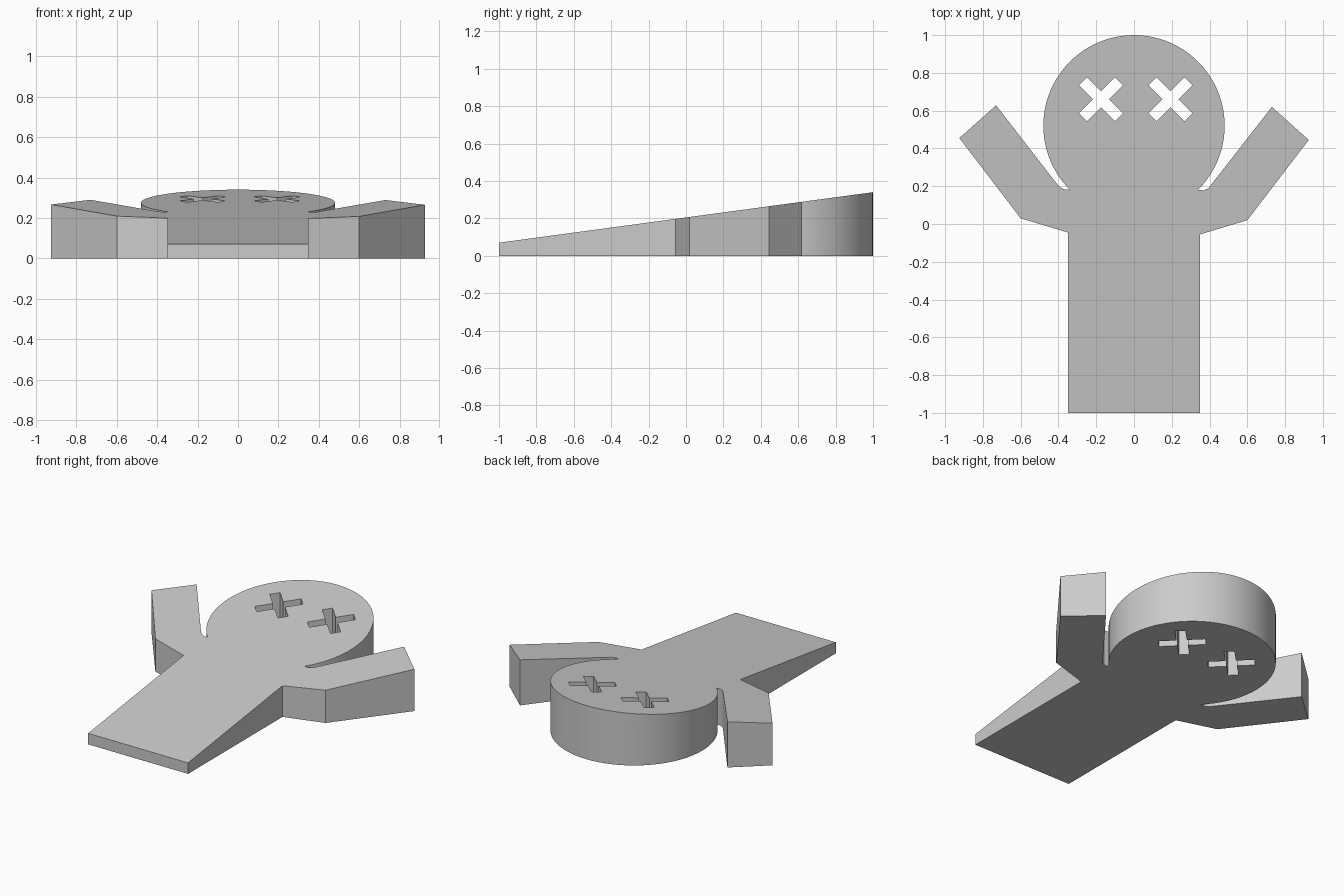
import bpy, bmesh
from math import sin, cos, asin, pi, radians
from mathutils import Vector, Matrix

if "Cube" in bpy.data.objects:
    bpy.data.objects.remove(bpy.data.objects["Cube"])

grey = bpy.data.materials.new("plain grey")
grey.use_nodes = True
grey.diffuse_color = (0.6, 0.6, 0.6, 1)
grey.node_tree.nodes["Principled BSDF"].inputs["Base Color"].default_value = (0.6, 0.6, 0.6, 1)

HEAD_Y, HEAD_R, SEGMENTS = 0.52, 0.48, 72


def top_height(y):
    """Sloping top of the wedge."""
    return 0.205 + 0.135 * y


def cross_outline(x, y, reach=0.135, half=0.03):
    """Twelve-cornered cross turned by 45 degrees."""
    points = []
    for k in range(4):
        turn = Matrix.Rotation(radians(45 + 90 * k), 2)
        for p in ((reach, -half), (reach, half), (half, half)):
            q = turn @ Vector(p)
            points.append((x + q.x, y + q.y))
    return points


# Body, arm and armpit corners on each side, from the feet up to the neck
left_side = [(0.35, -1), (0.35, -0.055), (0.60, 0.02), (0.925, 0.445), (0.73, 0.62),
             (0.41, 0.21), (0.395, 0.19), (0.37, 0.178)]
right_side = [(-0.35, -1), (-0.35, -0.045), (-0.60, 0.03), (-0.925, 0.455), (-0.73, 0.628),
              (-0.41, 0.215), (-0.395, 0.197), (-0.37, 0.184)]

# Round head, from the left of the neck over the top to the right
start = -pi / 2 + asin(0.34 / HEAD_R)
sweep = pi - 2 * start
head = [(HEAD_R * cos(start + sweep * i / SEGMENTS),
         HEAD_Y + HEAD_R * sin(start + sweep * i / SEGMENTS)) for i in range(SEGMENTS + 1)]

# Flat base with two cross-shaped eye holes
bm = bmesh.new()
outlines = [left_side + head + right_side[::-1],
            cross_outline(-0.175, 0.66), cross_outline(0.193, 0.66)]
edges = []
for outline in outlines:
    verts = [bm.verts.new((x, y, 0)) for x, y in outline]
    edges += [bm.edges.new((a, b)) for a, b in zip(verts, verts[1:] + verts[:1])]
bmesh.ops.triangle_fill(bm, edges=edges, use_beauty=True, normal=(0, 0, 1))

# Raise a copy of the base to the sloping top
raised = bmesh.ops.extrude_face_region(bm, geom=bm.faces[:], use_keep_orig=True)
for v in raised["geom"]:
    if isinstance(v, bmesh.types.BMVert):
        v.co.z = top_height(v.co.y)
bmesh.ops.recalc_face_normals(bm, faces=bm.faces[:])

mesh = bpy.data.meshes.new("wedge_figure")
bm.to_mesh(mesh)
bm.free()
mesh.materials.append(grey)
figure = bpy.data.objects.new("wedge_figure", mesh)
bpy.context.collection.objects.link(figure)

# Smooth the round head wall, keep the other edges sharp
bpy.context.view_layer.objects.active = figure
figure.select_set(True)
bpy.ops.object.shade_smooth_by_angle(angle=radians(20))
